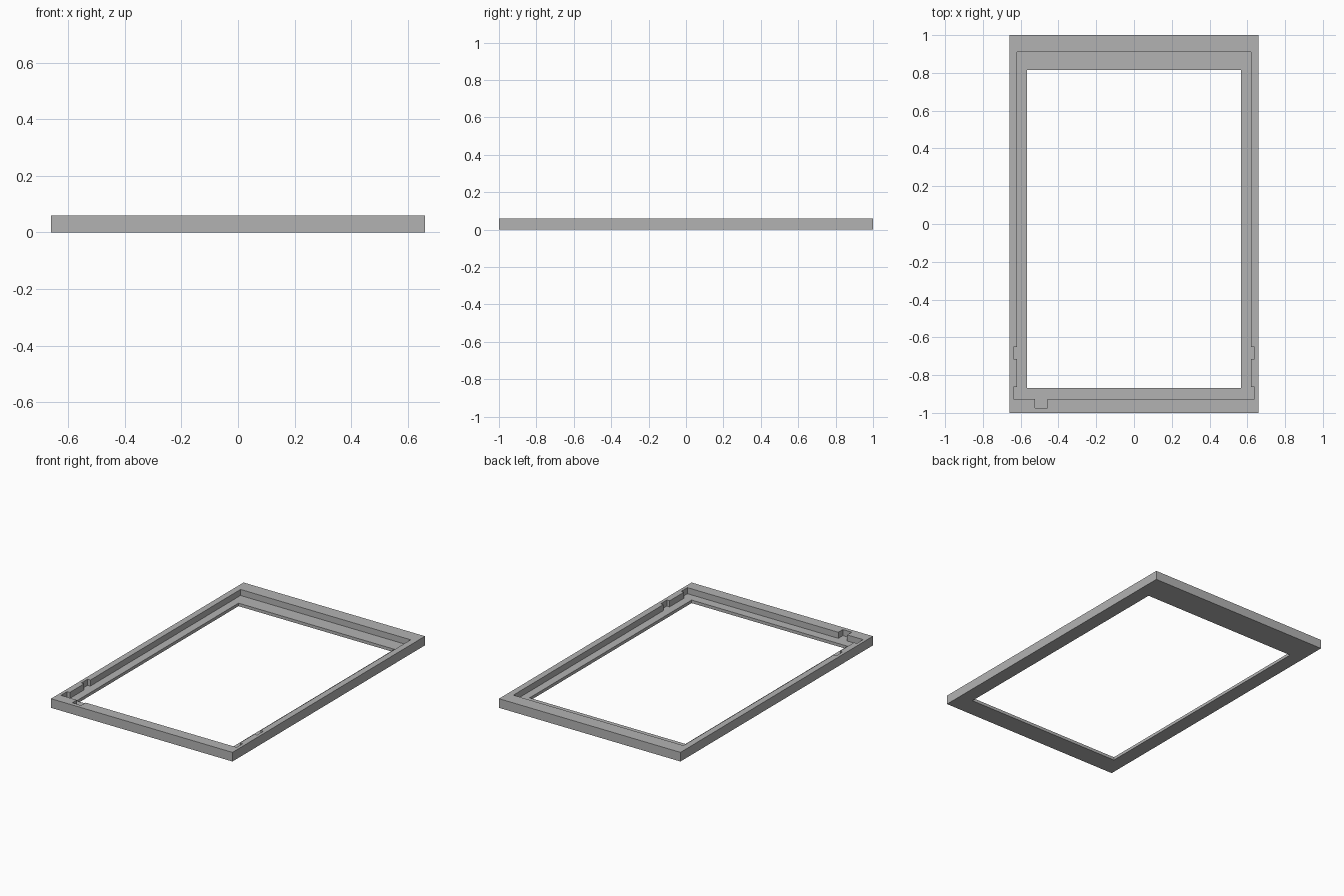
import bpy
import bmesh

cube = bpy.data.objects.get("Cube")
if cube:
    bpy.data.objects.remove(cube, do_unlink=True)

HEIGHT = 0.06
LEDGE = 0.02      # height of the inner ledge
TOP = HEIGHT + 0.05


def prism(name, outline, z0, z1):
    """Closed prism standing on an outline of (x, y) points."""
    bm = bmesh.new()
    base = bm.faces.new([bm.verts.new((x, y, z0)) for x, y in outline])
    up = bmesh.ops.extrude_face_region(bm, geom=[base])
    verts = [g for g in up["geom"] if isinstance(g, bmesh.types.BMVert)]
    bmesh.ops.translate(bm, verts=verts, vec=(0, 0, z1 - z0))
    bmesh.ops.recalc_face_normals(bm, faces=bm.faces)
    mesh = bpy.data.meshes.new(name)
    bm.to_mesh(mesh)
    bm.free()
    obj = bpy.data.objects.new(name, mesh)
    bpy.context.scene.collection.objects.link(obj)
    return obj


def rectangle(x, y0, y1):
    return [(-x, y0), (x, y0), (x, y1), (-x, y1)]


def cut(target, cutter):
    """Subtract the cutter, then discard it."""
    cutter.hide_render = True
    mod = target.modifiers.new("cut", "BOOLEAN")
    mod.operation = "DIFFERENCE"
    mod.solver = "EXACT"
    mod.object = cutter
    bpy.context.view_layer.objects.active = target
    bpy.ops.object.modifier_apply(modifier=mod.name)
    bpy.data.objects.remove(cutter, do_unlink=True)


# Outer block of the frame
frame = prism("frame", rectangle(0.66, -1, 1), 0, HEIGHT)

# Stepped recess: side notches mirrored left and right, one notch in front
wall, notch = 0.619, 0.639
front, back = -0.927, 0.91
right_side = [(notch, front), (notch, -0.863), (wall, -0.863), (wall, -0.714),
              (notch, -0.714), (notch, -0.65), (wall, -0.65), (wall, back)]
left_side = [(-x, y) for x, y in reversed(right_side)]
front_notch = [(-0.524, front), (-0.524, -0.974), (-0.459, -0.974), (-0.459, front)]
cut(frame, prism("recess_cutter", right_side + left_side + front_notch, LEDGE, TOP))

# Opening through the middle
cut(frame, prism("opening_cutter", rectangle(0.567, -0.868, 0.815), -0.05, TOP))

# Plain grey finish
grey = bpy.data.materials.new("grey")
grey.use_nodes = True
colour = (0.45, 0.45, 0.45, 1)
grey.diffuse_color = colour
grey.node_tree.nodes["Principled BSDF"].inputs["Base Color"].default_value = colour
frame.data.materials.clear()
frame.data.materials.append(grey)
